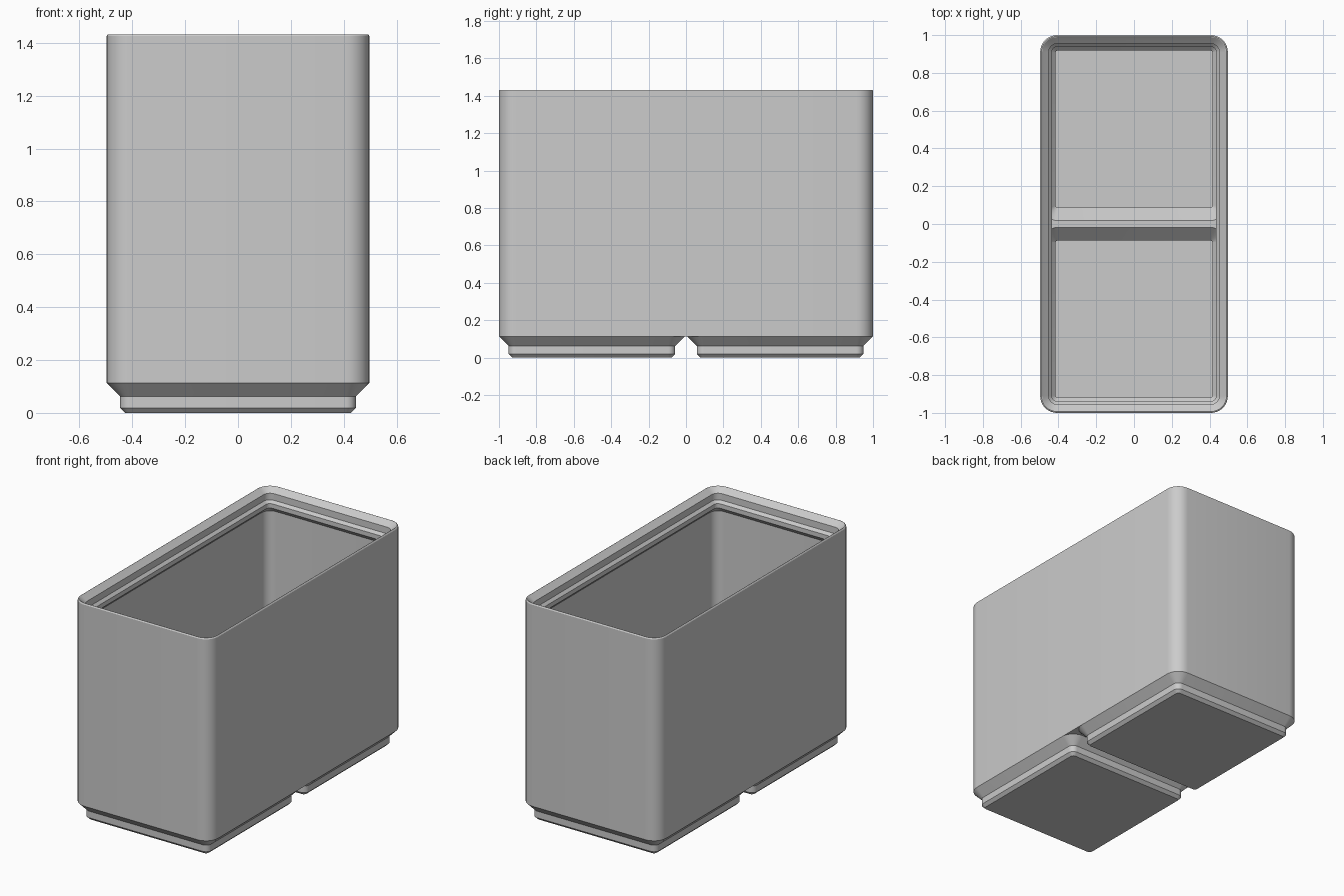
import bpy, bmesh, math

cube = bpy.data.objects.get("Cube")
if cube:
    bpy.data.objects.remove(cube, do_unlink=True)

HX, HY = 0.497, 1.0      # half size of the body
GAP = 0.006              # half gap between the two feet
R = 0.09                 # outer corner radius
SEG = 8                  # steps per rounded corner

bm = bmesh.new()


def ring(hx, y0, y1, r, z, mid=None):
    """Rounded rectangle of vertices; mid adds points on the long sides."""
    pts = []
    corners = [(hx - r, y1 - r), (r - hx, y1 - r), (r - hx, y0 + r), (hx - r, y0 + r)]
    for i, (cx, cy) in enumerate(corners):
        for k in range(SEG + 1):
            a = math.radians(90 * (i + k / SEG))
            pts.append((cx + r * math.cos(a), cy + r * math.sin(a)))
        if mid and i == 1:
            pts += [(-hx, mid), (-hx, -mid)]
        if mid and i == 3:
            pts += [(hx, -mid), (hx, mid)]
    return [bm.verts.new((x, y, z)) for x, y in pts]


def loft(rings):
    for a, b in zip(rings, rings[1:]):
        n = len(a)
        for i in range(n):
            j = (i + 1) % n
            bm.faces.new((a[i], a[j], b[j], b[i]))


# Body wall: up the outside, over the stacking lip, down the inside
# (inset from the outer wall, height)
wall = [(0, 0.114), (0, 1.425), (0.003, 1.430), (0.007, 1.432), (0.011, 1.431),
        (0.014, 1.428), (0.0455, 1.401), (0.0455, 1.358), (0.062, 1.341),
        (0.062, 1.312), (0.029, 1.279), (0.029, 0.143)]
loft([ring(HX - d, d - HY, HY - d, max(R - d, 0.02), z,
           GAP + R if z > 0.143 or d == 0 else 0.079) for d, z in wall])

# Feet: outside and hollow inside (inset, inset on the centre side, radius, height)
outside = [(0.0705, 0.0705, 0.019, 0), (0.0515, 0.0515, 0.038, 0.019),
           (0.0515, 0.0515, 0.038, 0.062), (0, 0, R, 0.114)]
inside = [(0.082, 0.082, 0.01, 0.029), (0.082, 0.082, 0.01, 0.073),
          (0.029, 0.029, 0.061, 0.126), (0.029, 0.012, 0.061, 0.143)]


def foot(profile, side):
    rings = []
    for d, c, r, z in profile:
        ya, yb = side * (GAP + c), side * (HY - d)
        rings.append(ring(HX - d, min(ya, yb), max(ya, yb), r, z))
    loft(rings)
    bm.faces.new(rings[0])
    return rings[-1]


# Strips between the feet: underside of the gap and top of the inner ridge
for profile in (outside, inside):
    back, front = foot(profile, 1), foot(profile, -1)
    half = 2 * (SEG + 1)
    bm.faces.new(back[half:] + front[:half])

bmesh.ops.remove_doubles(bm, verts=bm.verts, dist=0.0003)
bmesh.ops.recalc_face_normals(bm, faces=bm.faces)

mesh = bpy.data.meshes.new("storage_bin")
bm.to_mesh(mesh)
bm.free()
storage_bin = bpy.data.objects.new("storage_bin", mesh)
bpy.context.collection.objects.link(storage_bin)

# Plain grey plastic
grey = bpy.data.materials.new("light_grey")
grey.use_nodes = True
colour = (0.6, 0.6, 0.6, 1)
grey.diffuse_color = colour
grey.node_tree.nodes["Principled BSDF"].inputs["Base Color"].default_value = colour
mesh.materials.append(grey)

bpy.ops.object.select_all(action='DESELECT')
storage_bin.select_set(True)
bpy.context.view_layer.objects.active = storage_bin
bpy.ops.object.shade_smooth_by_angle(angle=math.radians(30))
